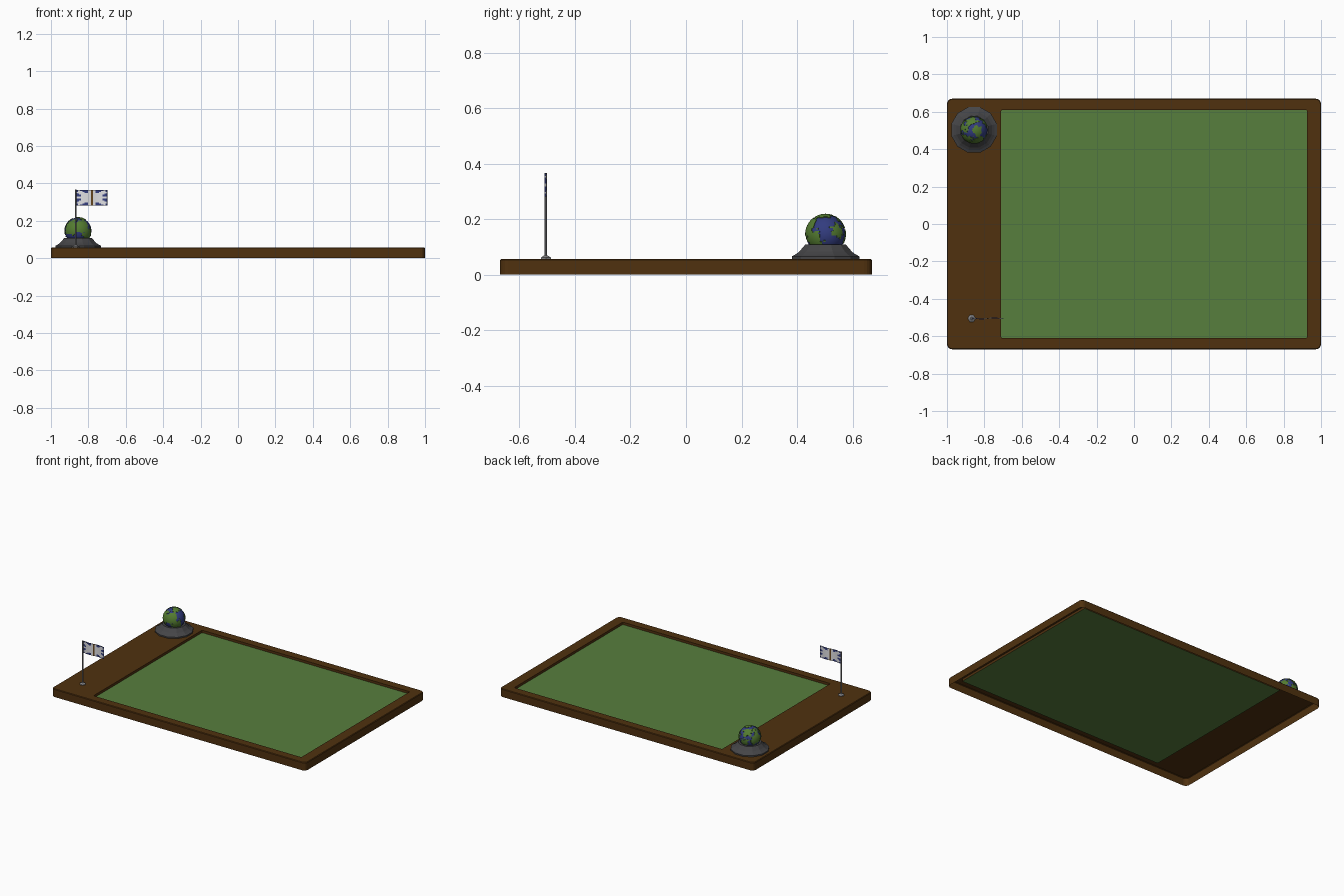
import bpy, bmesh, math
from mathutils import Vector, noise

if "Cube" in bpy.data.objects:
    bpy.data.objects.remove(bpy.data.objects["Cube"])


def material(name, r, g, b):
    m = bpy.data.materials.new(name)
    m.diffuse_color = (r, g, b, 1)
    m.use_nodes = True
    m.node_tree.nodes["Principled BSDF"].inputs["Base Color"].default_value = m.diffuse_color
    return m


WOOD = material("brown wood", .080, .031, .0048)
FELT = material("green felt", .095, .210, .047)
DARK = material("dark grey", .060, .060, .064)
STEEL = material("steel grey", .23, .23, .24)
SEA = material("sea blue", .032, .045, .21)
LAND = material("land green", .088, .200, .030)
WHITE = material("white cloth", .74, .74, .76)
GOLD = material("stripe brown", .13, .06, .012)


def make(name, bm, mats, smooth=False):
    me = bpy.data.meshes.new(name)
    bm.to_mesh(me)
    bm.free()
    ob = bpy.data.objects.new(name, me)
    bpy.context.collection.objects.link(ob)
    for m in mats:
        me.materials.append(m)
    if smooth:
        bpy.context.view_layer.objects.active = ob
        ob.select_set(True)
        bpy.ops.object.shade_smooth_by_angle(angle=math.radians(35))
        ob.select_set(False)
    return ob


def rounded_loop(bm, x0, x1, y0, y1, r, z, n=4):
    """Ring of vertices around a rounded rectangle."""
    vs = []
    for cx, cy, a0 in ((x1 - r, y1 - r, 0), (x0 + r, y1 - r, 90),
                       (x0 + r, y0 + r, 180), (x1 - r, y0 + r, 270)):
        for i in range(n + 1):
            a = math.radians(a0 + 90 * i / n)
            vs.append(bm.verts.new((cx + r * math.cos(a), cy + r * math.sin(a), z)))
    return vs


def skin(bm, a, b):
    for i in range(len(a)):
        j = (i + 1) % len(a)
        bm.faces.new((a[i], a[j], b[j], b[i]))


def lathe(name, profile, sides, centre, mat, turn=0.0):
    """Revolve (radius, z) points and cap the top."""
    bm = bmesh.new()
    rings = []
    for r, z in profile:
        rings.append([bm.verts.new((centre[0] + r * math.cos(turn + math.tau * i / sides),
                                    centre[1] + r * math.sin(turn + math.tau * i / sides), z))
                      for i in range(sides)])
    for a, b in zip(rings, rings[1:]):
        skin(bm, a, b)
    bm.faces.new(rings[-1])
    return make(name, bm, [mat])


# table frame: open-bottomed shell with a recess in its top
TOP, FELT_Z = .057, .040
X0, X1, Y = -.71, .925, .61
bm = bmesh.new()
low = rounded_loop(bm, -1, 1, -.67, .67, .028, 0)
mid = rounded_loop(bm, -1, 1, -.67, .67, .028, TOP - .004)
edge = rounded_loop(bm, -.996, .996, -.666, .666, .024, TOP)
skin(bm, low, mid)
skin(bm, mid, edge)
lip = rounded_loop(bm, X0, X1, -Y, Y, .006, TOP, 2)
sunk = rounded_loop(bm, X0, X1, -Y, Y, .006, FELT_Z, 2)
skin(bm, sunk, lip)
for f in bm.faces:
    if f.verts[0] in sunk or f.verts[1] in sunk:
        f.normal_flip()
rim = [bm.edges.get((l[i], l[i - 1])) for l in (edge, lip) for i in range(len(l))]
filled = bmesh.ops.triangle_fill(bm, use_beauty=True, edges=rim, normal=(0, 0, 1))
bm.normal_update()
for f in filled["geom"]:
    if isinstance(f, bmesh.types.BMFace) and f.normal.z < 0:
        f.normal_flip()
make("table_frame", bm, [WOOD])

# playing surface
bm = bmesh.new()
bm.faces.new(rounded_loop(bm, X0, X1, -Y, Y, .006, FELT_Z, 2))
make("felt_surface", bm, [FELT])

# globe stand
GX, GY, GZ, GR = -.855, .503, .146, .071
lathe("globe_stand", [(.126, TOP), (.126, .066), (.112, .073), (.098, .083), (.076, .108), (.06, .108)],
      12, (GX, GY), DARK, math.radians(15))

# globe with raised land patches: direction and angular size in degrees
patches = [(Vector(d).normalized(), math.radians(s)) for d, s in (
    ((-.6, -.8, .35), 34), ((.25, -.85, .4), 30), ((.65, -.55, -.25), 27),
    ((.25, -.1, 1), 23), ((-.2, .75, .75), 24), ((.8, .6, .15), 20),
    ((-.9, .3, .1), 28), ((-.1, .95, -.15), 22), ((-.6, .1, .8), 14))]
bm = bmesh.new()
bmesh.ops.create_uvsphere(bm, u_segments=64, v_segments=40, radius=GR)
land = []
for f in bm.faces:
    d = f.calc_center_median().normalized()
    wobble = .28 * noise.noise(d * 4.5) + .12 * noise.noise(d * 9)
    if any(d.angle(c) < s + wobble for c, s in patches):
        f.material_index = 1
        land.append(f)
raised = bmesh.ops.extrude_face_region(bm, geom=land)["geom"]
bmesh.ops.delete(bm, geom=land, context="FACES_ONLY")
for v in raised:
    if isinstance(v, bmesh.types.BMVert):
        v.co *= 1 + .0025 / GR
for f in bm.faces:
    if f.calc_center_median().length > GR + .0008:
        f.material_index = 1
bmesh.ops.translate(bm, verts=bm.verts, vec=(GX, GY, GZ))
make("globe", bm, [SEA, LAND], smooth=True)

# flag pole and its foot
PX, PY = -.868, -.505
lathe("pole_foot", [(.021, TOP), (.021, .061), (.008, .069)], 6, (PX, PY), STEEL)
lathe("flag_pole", [(.0045, TOP), (.0045, .366)], 8, (PX, PY), STEEL)

# flag: thin rippled cloth, coloured by position in the grid
W, H, NX, NZ = .165, .083, 34, 16
bm = bmesh.new()
bmesh.ops.create_grid(bm, x_segments=NX, y_segments=NZ, size=1)
for f in bm.faces:
    u, v, _ = f.calc_center_median()
    u, v = abs(u), abs(v)
    if u < .07:
        f.material_index = 2                       # centre stripe
    elif .09 < u < .12:
        f.material_index = 1                       # thin lines beside it
    elif v > .62 and .25 < u < .25 + (v - .45):
        f.material_index = 1                       # wedges along top and bottom
    elif u > .72 and .18 < v < .18 + (u - .62) * 1.3:
        f.material_index = 1                       # wedges at both ends
    elif u > .88 and v > .8:
        f.material_index = 1                       # corners
for v in bm.verts:
    u, w = v.co.x, v.co.y
    v.co = (PX + .004 + (u + 1) / 2 * W, PY + .003 * math.sin(u * 4), .3235 + w * H / 2)
flag = make("flag", bm, [WHITE, SEA, GOLD])
thick = flag.modifiers.new("thickness", "SOLIDIFY")
thick.thickness = .004
thick.offset = 0
